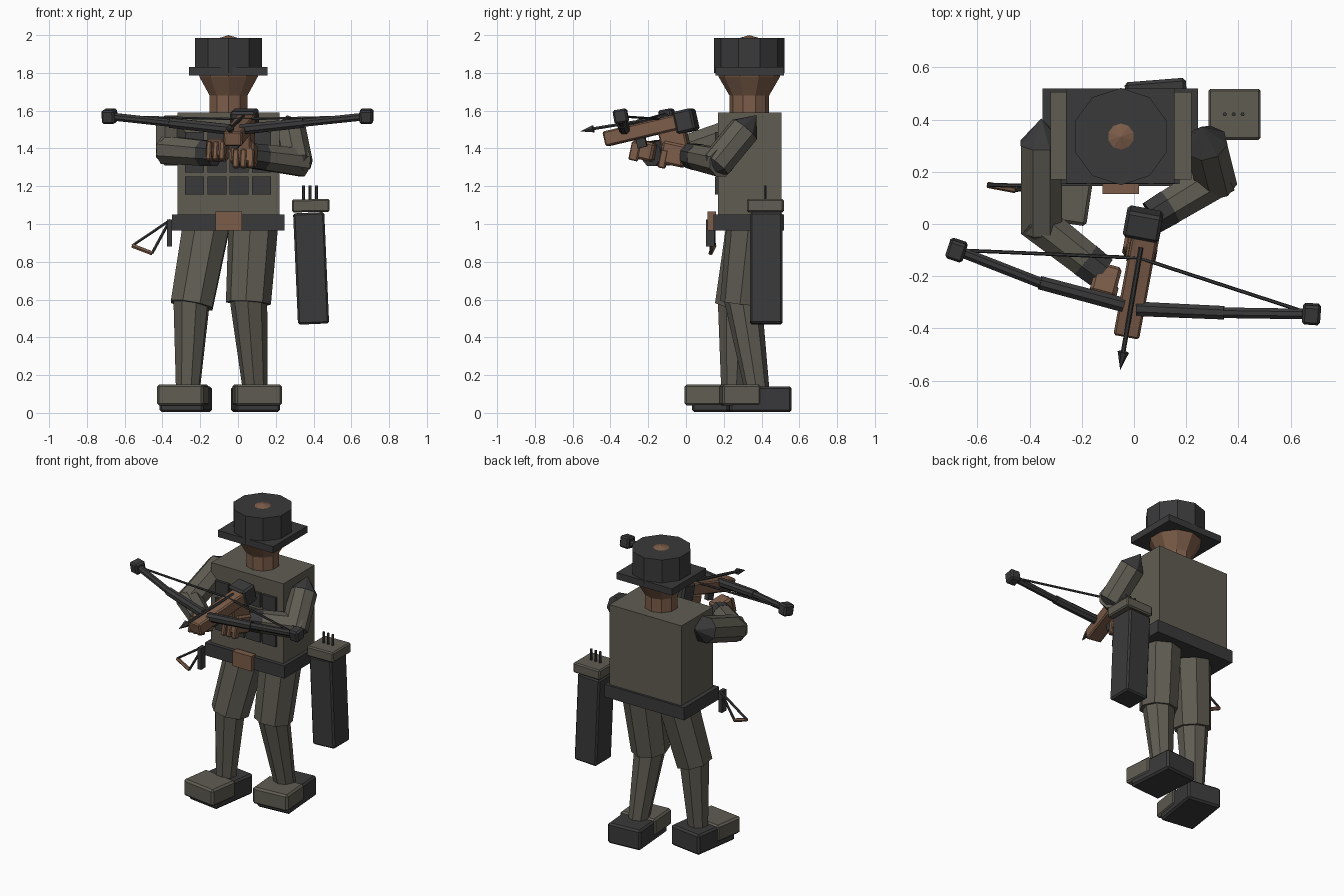
import bpy, bmesh, math
from mathutils import Vector, Matrix

if "Cube" in bpy.data.objects:
    bpy.data.objects.remove(bpy.data.objects["Cube"], do_unlink=True)


def material(name, rgb):
    m = bpy.data.materials.new(name)
    m.use_nodes = True
    m.diffuse_color = (*rgb, 1)
    m.node_tree.nodes["Principled BSDF"].inputs["Base Color"].default_value = (*rgb, 1)
    return m


OLIVE = material("olive cloth", (0.115, 0.108, 0.085))
DARK = material("charcoal leather", (0.042, 0.042, 0.044))
BROWN = material("brown skin and wood", (0.2, 0.108, 0.066))


def finish(name, bm, mat):
    mesh = bpy.data.meshes.new(name)
    bmesh.ops.recalc_face_normals(bm, faces=bm.faces)
    bm.to_mesh(mesh)
    bm.free()
    mesh.materials.append(mat)
    obj = bpy.data.objects.new(name, mesh)
    bpy.context.collection.objects.link(obj)
    return obj


def box(name, center, size, mat, rot=(0, 0, 0), bevel=0):
    """Box with rotation in degrees (tilt about x, y, then z)."""
    bm = bmesh.new()
    bmesh.ops.create_cube(bm, size=1)
    bmesh.ops.scale(bm, vec=size, verts=bm.verts)
    obj = finish(name, bm, mat)
    obj.location = center
    obj.rotation_euler = [math.radians(a) for a in rot]
    if bevel:
        mod = obj.modifiers.new("edge", "BEVEL")
        mod.width, mod.segments = bevel, 1
    return obj


def tube(name, a, b, r1, r2, mat, sides=8, turn=0.5):
    """Tapered prism between two points."""
    a, b = Vector(a), Vector(b)
    bm = bmesh.new()
    spin = Matrix.Rotation(2 * math.pi * turn / sides, 4, "Z")
    aim = (b - a).to_track_quat("Z", "Y").to_matrix().to_4x4()
    bmesh.ops.create_cone(bm, cap_ends=True, segments=sides, radius1=r1, radius2=r2,
                          depth=(b - a).length,
                          matrix=Matrix.Translation((a + b) / 2) @ aim @ spin)
    bmesh.ops.remove_doubles(bm, verts=bm.verts, dist=1e-5)
    return finish(name, bm, mat)


def span(name, x, y, z, mat, bevel=0):
    """Upright box from its limits."""
    lim = (x, y, z)
    return box(name, [sum(v) / 2 for v in lim], [v[1] - v[0] for v in lim], mat, bevel=bevel)


# Torso, belt and buckle
span("torso", (-0.32, 0.22), (0.17, 0.505), (1.04, 1.59), OLIVE)
span("belt", (-0.35, 0.245), (0.145, 0.52), (0.965, 1.05), DARK)
span("buckle", (-0.12, 0.02), (0.115, 0.16), (0.965, 1.065), BROWN)

# Chest pouches
for row in range(3):
    for col in range(4):
        box("pouch", (-0.23 + 0.118 * col, 0.165, 1.203 + 0.118 * row), (0.1, 0.025, 0.095), DARK)

# Neck, head and hat
HX, HY = -0.05, 0.335
for name, z0, z1, r0, r1, mat in (
        ("neck", 1.58, 1.68, 0.105, 0.105, BROWN),
        ("jaw", 1.68, 1.78, 0.105, 0.163, BROWN),
        ("face", 1.78, 1.83, 0.163, 0.165, BROWN),
        ("hat_crown", 1.8, 1.985, 0.186, 0.186, DARK),
        ("head_tip", 1.985, 2.0, 0.05, 0, BROWN)):
    part = tube(name, (0, 0, z0), (0, 0, z1), r0, r1, mat, sides=10, turn=0)
    part.location = (HX, HY, 0)
span("hat_brim", (-0.26, 0.155), (0.155, 0.52), (1.785, 1.83), DARK)

# Legs: hip, knee, ankle
legs = {"right": ((-0.17, 0.335, 0.98), (-0.245, 0.265, 0.57), (-0.265, 0.25, 0.13)),
        "left": ((0.08, 0.345, 0.98), (0.055, 0.3, 0.58), (0.09, 0.375, 0.13))}
for side, (hip, knee, ankle) in legs.items():
    tube(side + "_thigh", hip, knee, 0.132, 0.12, OLIVE)
    tube(side + "_shin", Vector(knee) + Vector((0, 0, 0.03)), ankle, 0.1, 0.066, OLIVE)

# Boots: dark sole and heel block with an olive toe cover
for side, x, y, yaw in (("right", -0.28, 0.19, -8.5), ("left", 0.095, 0.365, 4.5)):
    turn = Matrix.Rotation(math.radians(yaw), 3, "Z")
    for part, dy, z, size, mat in (
            ("heel", 0.022, 0.072, (0.235, 0.33, 0.137), DARK),
            ("toe", -0.08, 0.095, (0.25, 0.205, 0.112), OLIVE)):
        box(f"{side}_boot_{part}", Vector((x, y, z)) + turn @ Vector((0, dy, 0)),
            size, mat, (0, 0, yaw), 0.012)

# Arms: shoulder, elbow, wrist
arms = {"right": ((-0.355, 0.31, 1.5), (-0.355, -0.005, 1.39), (-0.17, -0.15, 1.375)),
        "left": ((0.275, 0.31, 1.5), (0.31, 0.17, 1.33), (0.12, 0.055, 1.355))}
for side, (s, e, w) in arms.items():
    s, e, w = Vector(s), Vector(e), Vector(w)
    up, fore = (e - s).normalized(), (w - e).normalized()
    tube(side + "_upper_arm", s, e + up * 0.02, 0.085, 0.085, OLIVE)
    tube(side + "_shoulder_cap", s, s - up * 0.1, 0.086, 0, DARK)
    tube(side + "_elbow", e + up * 0.02, e + up * 0.07, 0.085, 0.03, DARK if side == "left" else OLIVE)
    tube(side + "_forearm", e - fore * 0.04, w, 0.08, 0.072, OLIVE)
    tube(side + "_cuff", w - fore * 0.02, w + fore * 0.06, 0.074, 0.07, DARK)

# Hands with finger blocks
box("right_hand", (-0.11, -0.22, 1.39), (0.1, 0.12, 0.1), BROWN, (-12, 0, -15), 0.012)
box("left_hand", (0.03, -0.06, 1.37), (0.13, 0.13, 0.12), BROWN, (-12, 0, -11), 0.012)
for i in range(3):
    box("right_finger", (-0.15 + 0.035 * i, -0.27, 1.385), (0.028, 0.05, 0.1), BROWN, (-12, 0, -15), 0.006)
    box("left_finger", (-0.01 + 0.04 * i, -0.12, 1.345), (0.032, 0.04, 0.1), BROWN, (-12, 0, -11), 0.006)

# Crossbow stock, grip and rear block
AIM = (13, 0, -10.5)
box("stock", (0.007, -0.235, 1.495), (0.1, 0.4, 0.08), BROWN, AIM, 0.008)
box("stock_grip", (0.03, -0.06, 1.44), (0.1, 0.14, 0.12), BROWN, AIM, 0.008)
box("rear_block", (0.035, 0.0, 1.545), (0.14, 0.105, 0.12), DARK, AIM, 0.012)
box("trigger", (-0.01, -0.235, 1.43), (0.03, 0.05, 0.05), DARK, AIM)

# Bow limbs, tips and string
limbs = {"right": ((-0.04, -0.31, 1.5), (-0.36, -0.225, 1.535), (-0.68, -0.1, 1.57)),
         "left": ((0.01, -0.325, 1.5), (0.345, -0.34, 1.535), (0.68, -0.345, 1.57))}
nock = (0.02, -0.13, 1.555)
for side, (root, mid, tip) in limbs.items():
    yaw = -18 if side == "right" else -4
    tube(side + "_inner_limb", root, mid, 0.03, 0.028, DARK)
    tube(side + "_outer_limb", mid, tip, 0.022, 0.022, DARK)
    box(side + "_limb_tip", tip, (0.07, 0.075, 0.075), DARK, (10, 0, yaw), 0.01)
    tube(side + "_string", tip, nock, 0.007, 0.007, DARK, sides=6)

# Loaded bolt
tube("bolt_shaft", (0.027, -0.09, 1.57), (-0.043, -0.5, 1.503), 0.009, 0.009, DARK, sides=6)
tube("bolt_head", (-0.041, -0.49, 1.504), (-0.053, -0.56, 1.49), 0.022, 0, DARK, sides=6)

# Quiver with spare bolts
box("quiver", (0.387, 0.425, 0.765), (0.165, 0.17, 0.59), DARK, (0, -2.5, 0), 0.01)
box("quiver_cap", (0.385, 0.42, 1.097), (0.2, 0.195, 0.068), OLIVE, (0, -1, 0), 0.008)
for i in range(3):
    x = 0.348 + 0.034 * i
    tube("spare_bolt", (x, 0.42, 1.1), (x, 0.42, 1.205), 0.008, 0.008, DARK, sides=6)

# Small folding tool on the right hip
A, B, C = (-0.36, 0.145, 1.02), (-0.56, 0.15, 0.885), (-0.455, 0.13, 0.845)
span("tool_holder", (-0.375, -0.35), (0.105, 0.15), (0.88, 1.025), DARK)
tube("tool_rod_upper", A, B, 0.008, 0.008, DARK, sides=6)
tube("tool_rod_lower", A, C, 0.008, 0.008, DARK, sides=6)
tube("tool_tip", B, C, 0.012, 0.012, BROWN, sides=6)
